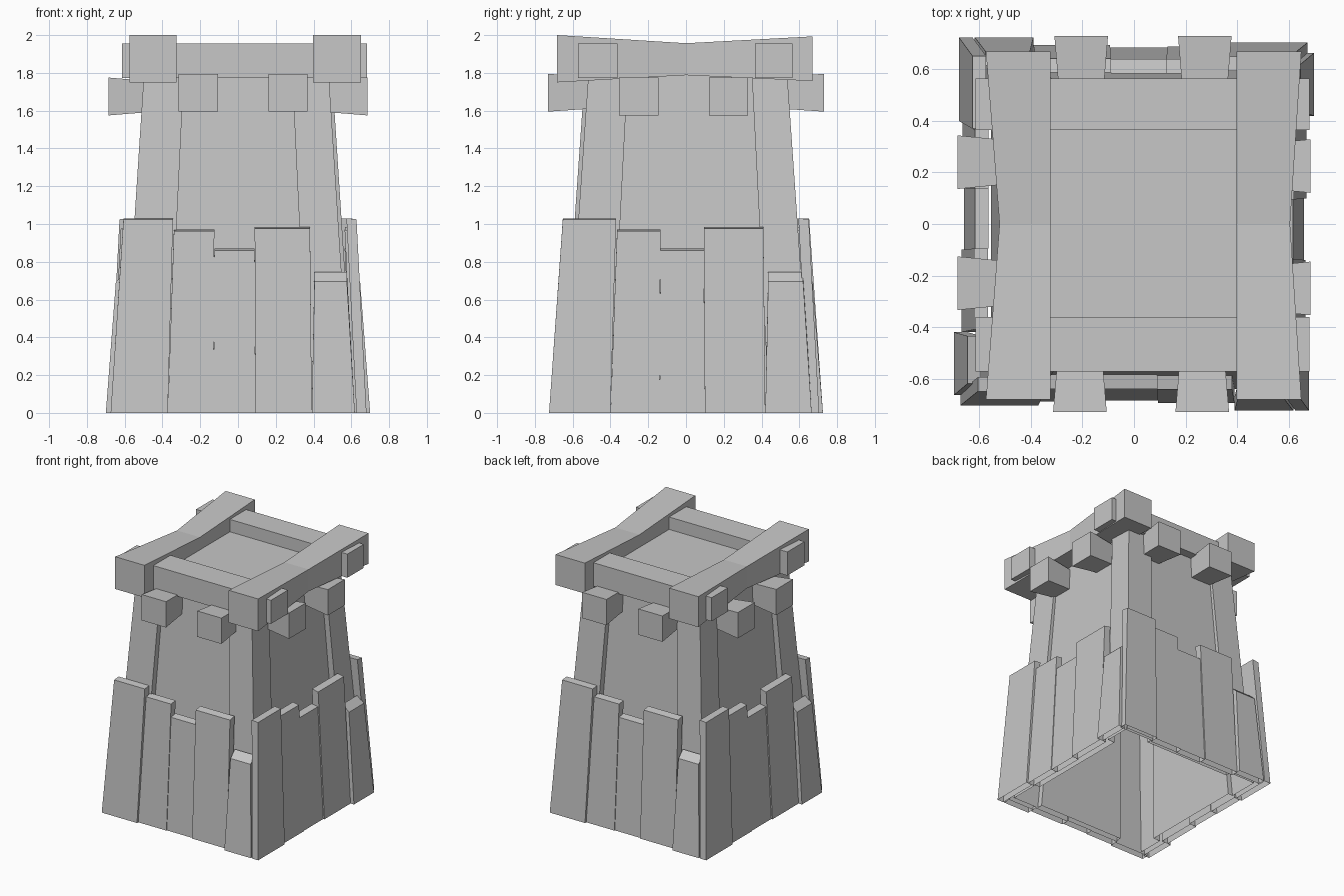
import bpy, bmesh
from math import pi
from mathutils import Matrix, Vector

cube = bpy.data.objects.get("Cube")
if cube:
    bpy.data.objects.remove(cube, do_unlink=True)

GREY = (0.57, 0.57, 0.57, 1)
mat = bpy.data.materials.new("plain grey")
mat.use_nodes = True
mat.diffuse_color = GREY
mat.node_tree.nodes["Principled BSDF"].inputs["Base Color"].default_value = GREY

X_RATIO = 0.93  # the tower is a little narrower in x than in y
SIDES = ("front", "left", "back", "right")


def quarter(k):
    """Turns a front part to side k: front, +x side, back, -x side."""
    return Matrix.Rotation(k * pi / 2, 4, 'Z')


def loft(name, rings, matrix=Matrix(), open_start=False):
    """Joins rings of equal point count into a flat-sided solid."""
    bm = bmesh.new()
    loops = [[bm.verts.new(matrix @ Vector(p)) for p in ring] for ring in rings]
    for a, b in zip(loops, loops[1:]):
        for i in range(len(a)):
            j = (i + 1) % len(a)
            bm.faces.new((a[i], a[j], b[j], b[i]))
    if not open_start:
        bm.faces.new(loops[0][::-1])
    bm.faces.new(loops[-1])
    bmesh.ops.recalc_face_normals(bm, faces=bm.faces)
    mesh = bpy.data.meshes.new(name)
    bm.to_mesh(mesh)
    bm.free()
    mesh.materials.append(mat)
    obj = bpy.data.objects.new(name, mesh)
    bpy.context.collection.objects.link(obj)
    return obj


def rect_y(x0, x1, z0, z1, y):
    return [(x0, y, z0), (x1, y, z0), (x1, y, z1), (x0, y, z1)]


# Hollow tapered body, open below: four raised corner posts, recessed panels between
def body_ring(panel, high, low, arm, z):
    ring = []
    for k in range(4):
        here, there = (high, low) if k % 2 == 0 else (low, high)
        far = arm + 0.04 * (k % 2)
        points = [(-here, -here), (-arm, -here), (-arm, -panel),
                  (far, -panel), (far, -there)]
        ring += [quarter(k) @ Vector((x, y, z)) for x, y in points]
    return ring


loft("tower_body",
     [body_ring(0.597, 0.66, 0.64, 0.4, 0.01), body_ring(0.492, 0.531, 0.512, 0.305, 1.86)],
     Matrix.Diagonal((X_RATIO, 1, 1, 1)), open_start=True)

# Leaning planks: left/right at foot, left/right at top, height, depth at foot and top, slope
PLANKS = {
    "tall": (-0.725, -0.4, -0.652, -0.37, 1.03, 0.705, 0.65, 0.005),
    "second": (-0.4, -0.14, -0.365, -0.135, 0.97, 0.69, 0.64, 0.008),
    "low": (-0.14, 0.1, -0.135, 0.095, 0.87, 0.685, 0.64, 0.01),
    "wide": (0.1, 0.42, 0.095, 0.41, 0.985, 0.695, 0.643, 0.01),
    "short": (0.42, 0.665, 0.435, 0.62, 0.745, 0.725, 0.67, 0.05),
}
THICK = 0.055
for k, side in enumerate(SIDES):
    wide, deep = (X_RATIO, 1) if k % 2 == 0 else (1, 0.965)
    for label, (a0, a1, b0, b1, top, foot, head, slope) in PLANKS.items():
        bottom = [(a0, -foot, 0), (a1, -foot, 0),
                  (a1, THICK - foot, 0), (a0, THICK - foot, 0)]
        upper = [(b0, -head, top - slope), (b1, -head, top - slope),
                 (b1, THICK - head, top), (b0, THICK - head, top)]
        loft(f"{side}_{label}_plank", [bottom, upper],
             quarter(k) @ Matrix.Diagonal((wide, deep, 1, 1)), open_start=True)

# Flared joist ends below the platform
CENTRES = ((-0.21, 0.265), (-0.25, 0.225), (-0.275, 0.205), (-0.24, 0.23))
for k, side in enumerate(SIDES):
    z, reach = (1.695, 0.73) if k % 2 == 0 else (1.675, 0.685)
    for n, c in enumerate(CENTRES[k]):
        inner = rect_y(c - 0.08, c + 0.08, z - 0.08, z + 0.08, -0.44)
        outer = rect_y(c - 0.104, c + 0.104, z - 0.1, z + 0.1, -reach)
        loft(f"{side}_joist_{n}", [inner, outer], quarter(k))

# Straight cross beams at front and back
for name, y0, y1 in (("front", -0.572, -0.362), ("back", 0.365, 0.565)):
    loft(f"{name}_cross_beam", [rect_y(-0.615, 0.682, 1.773, 1.956, y) for y in (y0, y1)])

# Sagging rails, thinner at the middle
for name, inner, end, middle in (("right", -0.325, -0.575, -0.522),
                                 ("left", 0.398, 0.65, 0.606)):
    loft(f"{name}_top_rail", [rect_y(inner, end, 1.75, 2.0, -0.682),
                              rect_y(inner, middle, 1.788, 1.957, 0),
                              rect_y(inner, end, 1.757, 1.993, 0.67)])
